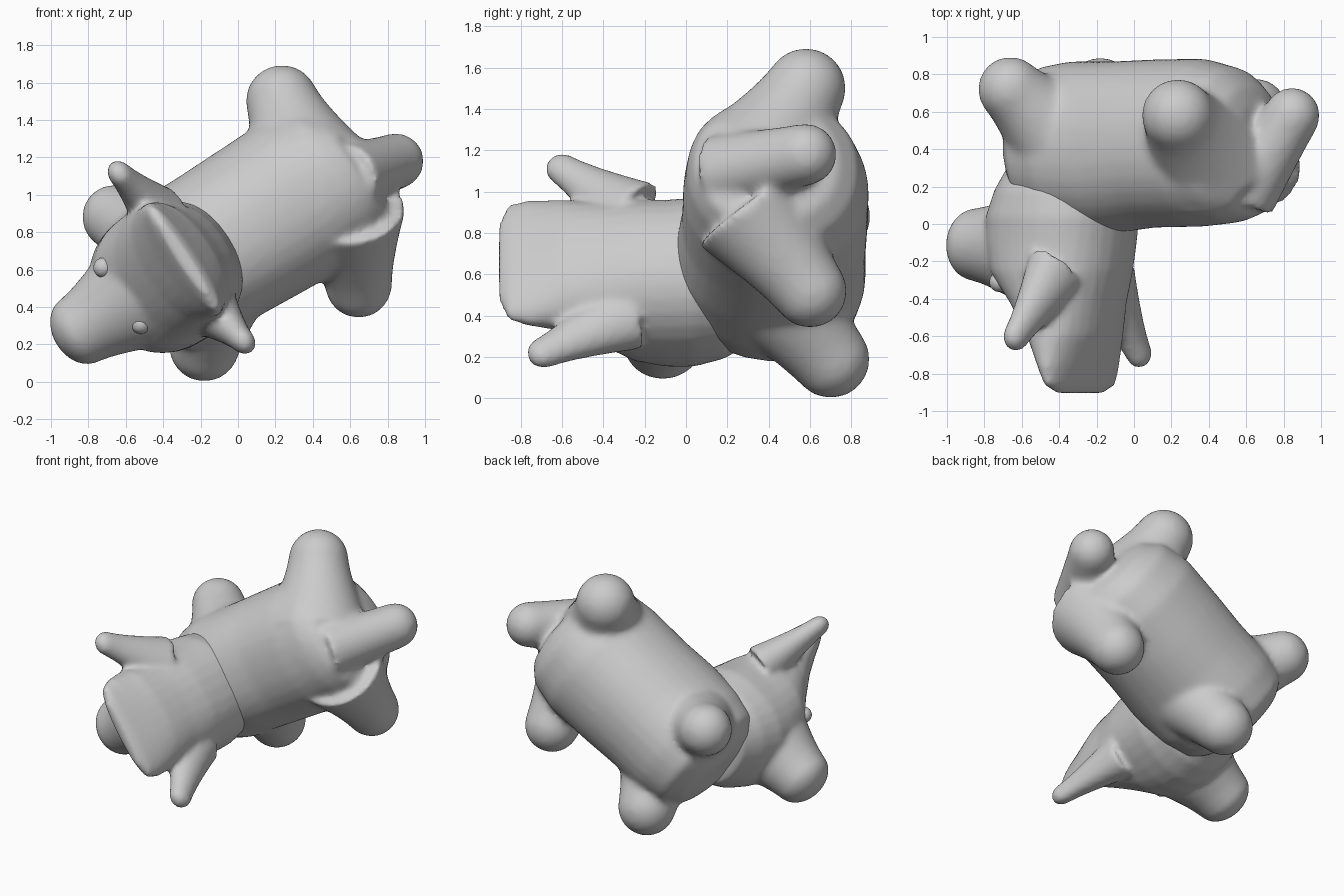
import bpy, bmesh, math
from mathutils import Vector

if "Cube" in bpy.data.objects:
    bpy.data.objects.remove(bpy.data.objects["Cube"])

# The toy lies on its side: nose direction, sideways direction, and toy-up is -y
NOSE = Vector((-0.835, 0, -0.55))
SIDE = Vector((-0.55, 0, 0.835))
Y = Vector((0, 1, 0))


def at(f, y, l):
    return NOSE * f + Y * y + SIDE * l


def loft(bm, rings, n=32, power=1.0):
    """Closed skin through rings (centre, axis a, axis b)."""
    def s(v):
        return math.copysign(abs(v) ** power, v)
    loops = []
    for c, a, b in rings:
        ts = [2 * math.pi * i / n for i in range(n)]
        loops.append([bm.verts.new(c + a * s(math.cos(t)) + b * s(math.sin(t))) for t in ts])
    faces = [bm.faces.new(loops[0][::-1]), bm.faces.new(loops[-1])]
    for p, q in zip(loops, loops[1:]):
        for i in range(n):
            j = (i + 1) % n
            faces.append(bm.faces.new((p[i], p[j], q[j], q[i])))
    bmesh.ops.recalc_face_normals(bm, faces=faces)


def limb(bm, p0, r0, p1, r1, flat=1.0, tip=1.0):
    """Tapered limb, eased toward the tip, with a rounded end."""
    p0, p1 = Vector(p0), Vector(p1)
    d = (p1 - p0).normalized()
    a = d.cross(NOSE).normalized()
    b = d.cross(a) * flat
    rings = []
    for k in range(7):
        t = k / 6
        r = r1 + (r0 - r1) * (1 - t) ** 1.3
        rings.append((p0.lerp(p1, t), a * r, b * r))
    for k in range(1, 7):
        t = math.radians(14.5 * k)
        r = r1 * math.cos(t)
        rings.append((p1 + d * r1 * tip * math.sin(t), a * r, b * r))
    loft(bm, rings)


def finish(name, bm, smooth=8, voxel=0.02):
    """Fuse the shells into one soft stuffed surface."""
    me = bpy.data.meshes.new(name)
    bm.to_mesh(me)
    bm.free()
    ob = bpy.data.objects.new(name, me)
    bpy.context.collection.objects.link(ob)
    m = ob.modifiers.new("fuse", 'REMESH')
    m.mode = 'VOXEL'
    m.voxel_size = voxel
    m.use_smooth_shade = True
    m = ob.modifiers.new("soften", 'SMOOTH')
    m.factor = 0.5
    m.iterations = smooth
    return ob


# Torso: nose-axis position, y centre, side centre, y radius, side radius
bm = bmesh.new()
torso = [(-1.19, .37, .60, .26, .24), (-1.15, .39, .61, .35, .34), (-1.05, .42, .63, .415, .42),
         (-.85, .435, .64, .45, .45), (-.55, .43, .65, .45, .44), (-.30, .41, .66, .46, .43),
         (-.05, .42, .67, .45, .43), (.12, .43, .68, .41, .39), (.20, .43, .68, .30, .30),
         (.23, .43, .68, .18, .18)]
loft(bm, [(at(f, y, l), Y * ry, SIDE * rl) for f, y, l, ry, rl in torso], power=0.92)

# Four splayed legs with broad hips
limb(bm, (-.40, .46, .74), .29, (-.66, .72, .88), .175)
limb(bm, (-.12, .46, .48), .27, (-.18, .70, .19), .19)
limb(bm, (.38, .36, 1.12), .35, (.235, .58, 1.50), .195)
limb(bm, (.60, .30, .92), .30, (.645, .60, .52), .18)
# Tail
limb(bm, (.58, .15, 1.09), .185, (.845, .58, 1.18), .15)
finish("body", bm, 14)

# Head: neck, wide skull, then a wedge narrowing to a ridge at the crown
bm = bmesh.new()
head = [(.32, .0, .68, .28, .30), (.18, .0, .68, .36, .37), (.04, .01, .68, .40, .395),
        (-.10, .02, .68, .395, .39), (-.25, .01, .69, .365, .385), (-.42, -.04, .70, .27, .365),
        (-.60, -.09, .71, .185, .355), (-.76, -.11, .71, .105, .355), (-.86, -.12, .71, .06, .33),
        (-.905, -.12, .71, .03, .22)]
loft(bm, [(at(f, y, l), NOSE * rf, SIDE * rl) for y, f, l, rf, rl in head], power=0.9)
# Muzzle with a blunt end
limb(bm, (-.50, -.13, .49), .34, (-.845, -.11, .275), .195, tip=.75)
# Ears
limb(bm, (-.42, -.26, .89), .19, (-.63, -.60, 1.11), .08, .8)
limb(bm, (-.15, -.30, .40), .19, (.025, -.69, .22), .08, .8)
finish("head", bm, 7, 0.018)

# Eyes: small raised beads on the face
for name, pos in (("eye_upper", (-.72, -.31, .61)), ("eye_lower", (-.52, -.34, .31))):
    bm = bmesh.new()
    bmesh.ops.create_uvsphere(bm, u_segments=16, v_segments=10, radius=.055)
    bmesh.ops.translate(bm, verts=bm.verts, vec=pos)
    finish(name, bm, 1, 0.01)
